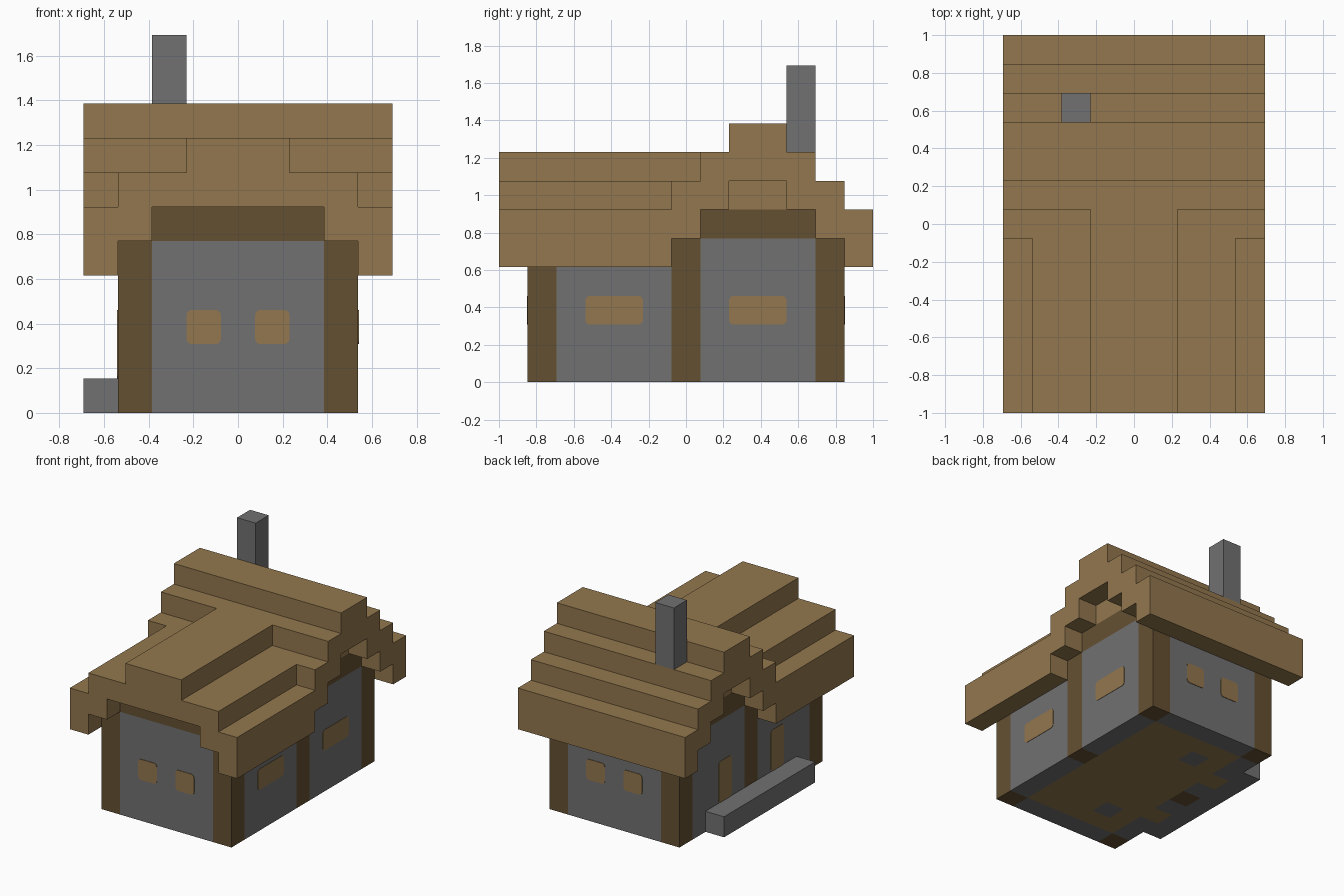
import bpy
import bmesh
from mathutils import Vector

cube = bpy.data.objects.get("Cube")
if cube:
    bpy.data.objects.remove(cube, do_unlink=True)

U = 2 / 13  # edge length of one building block; all sizes below are in blocks


def material(name, *srgb):
    color = [((c / 255 + 0.055) / 1.055) ** 2.4 for c in srgb] + [1]
    mat = bpy.data.materials.new(name)
    mat.use_nodes = True
    mat.diffuse_color = color
    bsdf = mat.node_tree.nodes["Principled BSDF"]
    bsdf.inputs["Base Color"].default_value = color
    bsdf.inputs["Roughness"].default_value = 0.9
    return mat


PLANK = material("oak_planks", 147, 119, 78)
TIMBER = material("dark_timber", 101, 80, 50)
STONE = material("grey_stone", 113, 113, 113)


def finish(name, bm, *mats):
    bmesh.ops.scale(bm, vec=(U, U, U), verts=bm.verts)
    mesh = bpy.data.meshes.new(name)
    bm.to_mesh(mesh)
    bm.free()
    for mat in mats:
        mesh.materials.append(mat)
    obj = bpy.data.objects.new(name, mesh)
    bpy.context.collection.objects.link(obj)
    return obj


def box(name, xs, ys, zs, mat, round_axis=None):
    """Box between two limits per axis; edges along round_axis may be rounded."""
    bm = bmesh.new()
    bmesh.ops.create_cube(bm, size=1)
    limits = [sorted(pair) for pair in (xs, ys, zs)]
    for v in bm.verts:
        v.co = [limits[i][v.co[i] > 0] for i in range(3)]
    if round_axis is not None:
        edges = [e for e in bm.edges
                 if e.verts[0].co[round_axis] != e.verts[1].co[round_axis]]
        bmesh.ops.bevel(bm, geom=edges, offset=0.16, segments=3,
                        profile=0.5, affect='EDGES')
    return finish(name, bm, mat)


def stepped_roof(name, edges, bottoms, tops, axis, start, end):
    """Extrude a stair-stepped gable section along the x (0) or y (1) axis."""
    upper, lower = [], []
    for a, b, bottom, top in zip(edges, edges[1:], bottoms, tops):
        upper += [(a, top), (b, top)]
        lower += [(a, bottom), (b, bottom)]
    outline = []
    for p in upper + lower[::-1]:
        if p not in outline:
            outline.append(p)
    bm = bmesh.new()
    place = (lambda s, z: (start, s, z)) if axis == 0 else (lambda s, z: (s, start, z))
    face = bm.faces.new([bm.verts.new(place(s, z)) for s, z in outline])
    geom = bmesh.ops.extrude_face_region(bm, geom=[face])["geom"]
    move = Vector((0, 0, 0))
    move[axis] = end - start
    bmesh.ops.translate(bm, vec=move,
                        verts=[g for g in geom if isinstance(g, bmesh.types.BMVert)])
    bmesh.ops.dissolve_limit(bm, angle_limit=0.01, verts=bm.verts, edges=bm.edges)
    bmesh.ops.recalc_face_normals(bm, faces=bm.faces)
    return finish(name, bm, PLANK)


def window(name, axis, wall, span, zs=(2, 3)):
    """Thin rounded plate lying on a wall facing the given axis."""
    depth = (wall, wall * 1.005)
    if axis == 0:
        box(name, depth, span, zs, PLANK, 0)
    else:
        box(name, span, depth, zs, PLANK, 1)


# Roof: cross gable at the back, front gable running into it
stepped_roof("back_roof", [-.5, .5, 1.5, 3.5, 4.5, 5.5, 6.5],
             [5, 6, 7, 6, 5, 4], [7, 8, 9, 8, 7, 6], 0, -4.5, 4.5)
stepped_roof("front_roof", [-4.5, -3.5, -2.5, -1.5, 1.5, 2.5, 3.5, 4.5],
             [4, 5, 6, 6, 6, 5, 4], [6, 7, 7, 8, 7, 7, 6], 1, -6.5, -.5)
box("roof_ridge_join", (-1.5, 1.5), (-.5, .5), (7, 8), PLANK)
box("chimney", (-2.5, -1.5), (3.5, 4.5), (8, 11), STONE)

# Front and back walls with their windows
for side, word in ((-1, "front"), (1, "back")):
    box(word + "_wall", (-2.5, 2.5), (4.5 * side, 5.5 * side), (0, 5), STONE)
    for x, hand in ((-1, "right"), (1, "left")):
        window(f"{word}_{hand}_window", 1, 5.5 * side, (x * .5, x * 1.5))
box("front_beam", (-2.5, 2.5), (-5.5, -4.5), (5, 6), TIMBER)

# Side posts, beams and gable infill
for side, word in ((-1, "right"), (1, "left")):
    xs = (2.5 * side, 3.5 * side)
    for y, place in ((-5, "front"), (0, "middle"), (5, "back")):
        box(f"{word}_{place}_post", xs, (y - .5, y + .5), (0, 5), TIMBER)
    box(word + "_beam", xs, (.5, 4.5), (5, 6), TIMBER)
    box(word + "_gable_infill", xs, (1.5, 3.5), (6, 7), PLANK)

# Side walls: wide windows on +x, doors with sills on -x
for side, word in ((-1, "front"), (1, "back")):
    ys = (.5 * side, 4.5 * side)
    box(word + "_window_wall", (2.5, 3.5), ys, (0, 5), STONE)
    window(word + "_wide_window", 0, 3.5, (1.5 * side, 3.5 * side))

    xs = (-3.5, -2.5)
    door = (1.5 * side, 2.5 * side)
    box(word + "_door_wall", xs, ys, (1, 5), STONE)
    box(word + "_door_base_inner", xs, (ys[0], door[0]), (0, 1), STONE)
    box(word + "_door_base_outer", xs, (door[1], ys[1]), (0, 1), STONE)
    box(word + "_door_sill", xs, door, (0, 1), PLANK)
    window(word + "_door", 0, -3.5, door, (1, 3))

# Long doorstep
box("doorstep", (-4.5, -3.5), (-3.5, 3.5), (0, 1), STONE)

# Floor of square tiles, with a stone tile in front of each hearth spot
bm = bmesh.new()
for x in range(-2, 3):
    for y in range(-4, 5):
        corners = [(-.5, -.5), (-.5, .5), (.5, .5), (.5, -.5)]
        tile = bm.faces.new([bm.verts.new((x + a, y + b, 0)) for a, b in corners])
        tile.material_index = int(x == -1 and abs(y) == 3)
bmesh.ops.remove_doubles(bm, verts=bm.verts, dist=0.001)
finish("floor", bm, PLANK, STONE)
